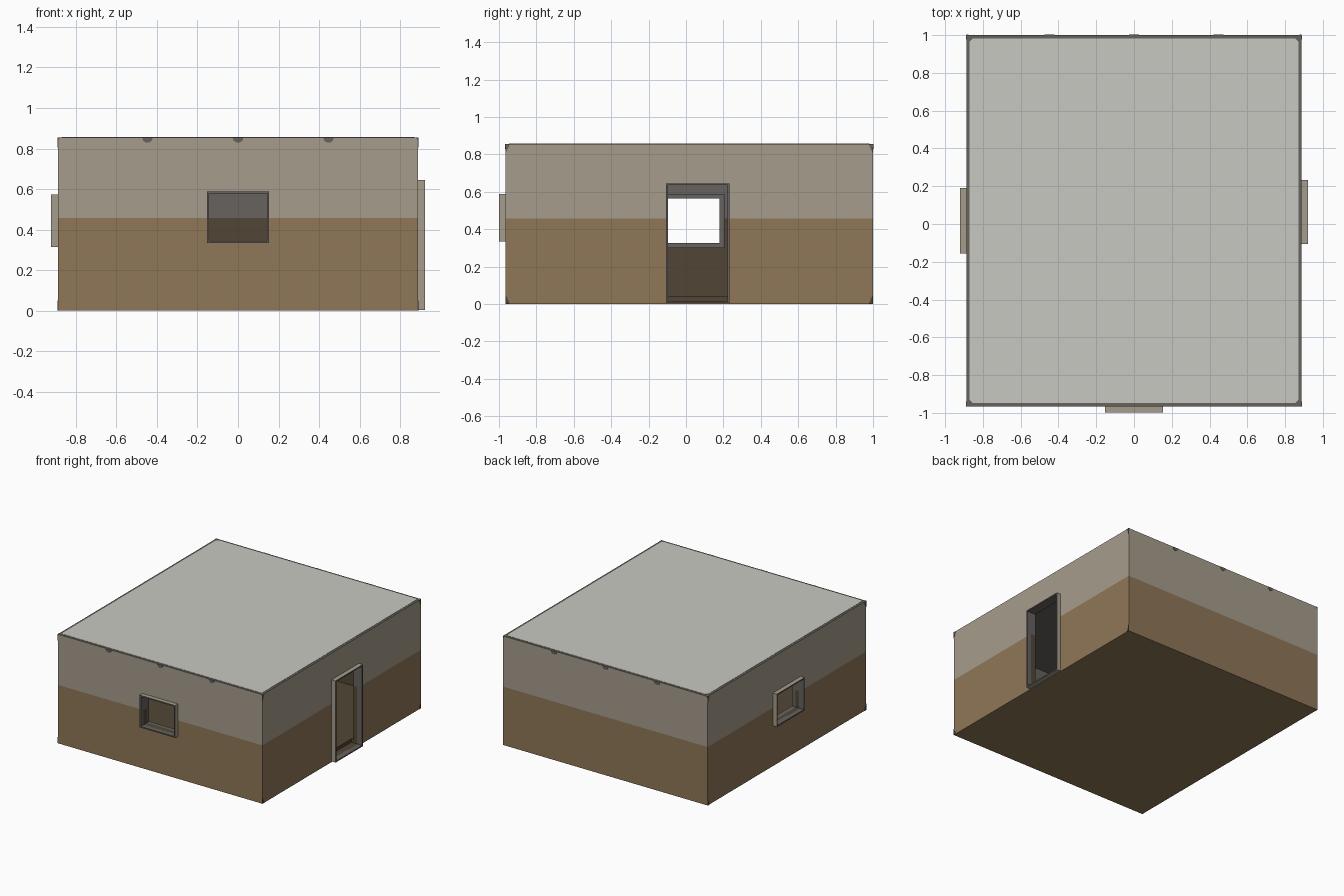
import bpy, bmesh
from mathutils import Vector

if "Cube" in bpy.data.objects:
    bpy.data.objects.remove(bpy.data.objects["Cube"], do_unlink=True)


def material(name, rgb):
    lin = [((c / 255 + 0.055) / 1.055) ** 2.4 for c in rgb] + [1]
    m = bpy.data.materials.new(name)
    m.use_nodes = True
    m.diffuse_color = lin
    m.node_tree.nodes["Principled BSDF"].inputs["Base Color"].default_value = lin
    return m


TAN, BROWN, GREY, DARK, ROOF = range(5)
MATS = [material("tan plaster", (165, 156, 140)), material("brown plaster", (143, 119, 88)),
        material("dark grey", (102, 98, 95)), material("dark brown", (81, 70, 54)),
        material("pale roof", (201, 201, 193))]

XW, Y0, Y1, TOP, BAND, WALL = 0.888, -0.965, 1.0, 0.855, 0.458, 0.04
THIN = 0.004

# Each side maps (along, up, outward) to world space
SIDES = {
    "front": lambda u, v, d: Vector((u, Y0 - d, v)),
    "back": lambda u, v, d: Vector((u, Y1 + d, v)),
    "left": lambda u, v, d: Vector((XW + d, u, v)),
    "right": lambda u, v, d: Vector((-XW - d, u, v)),
    "top": lambda u, v, d: Vector((u, v, TOP + d)),
}


def finish(bm, name):
    bmesh.ops.recalc_face_normals(bm, faces=bm.faces)
    mesh = bpy.data.meshes.new(name)
    bm.to_mesh(mesh)
    bm.free()
    for m in MATS:
        mesh.materials.append(m)
    ob = bpy.data.objects.new(name, mesh)
    bpy.context.collection.objects.link(ob)
    return ob


def banded_box(name, lo, hi, upper, lower):
    """Box split into two colours at the band height."""
    bm = bmesh.new()
    bmesh.ops.create_cube(bm, size=1)
    lo, hi = Vector(lo), Vector(hi)
    for v in bm.verts:
        v.co = (lo + hi) / 2 + v.co * (hi - lo)
    bmesh.ops.bisect_plane(bm, geom=bm.verts[:] + bm.edges[:] + bm.faces[:],
                           plane_co=(0, 0, BAND), plane_no=(0, 0, 1))
    for f in bm.faces:
        f.material_index = upper if f.calc_center_median().z > BAND else lower
    return finish(bm, name)


def plate(name, side, outline, mat):
    """Thin flat plate lying on one side of the building."""
    bm = bmesh.new()
    to_world = SIDES[side]
    low = [bm.verts.new(to_world(u, v, -THIN / 2)) for u, v in outline]
    high = [bm.verts.new(to_world(u, v, THIN / 2)) for u, v in outline]
    bm.faces.new(low)
    bm.faces.new(high)
    for i in range(len(low)):
        j = (i + 1) % len(low)
        bm.faces.new((low[i], low[j], high[j], high[i]))
    for f in bm.faces:
        f.material_index = mat
    return finish(bm, name)


def ring(name, side, rect, thick, d0, d1, skin):
    """Rectangular surround from depth d0 to d1, outer skin in its own colour."""
    u0, u1, v0, v1 = rect
    to_world = SIDES[side]
    bm = bmesh.new()

    def loop(t, d):
        pts = [(u0 + t, v0 + t), (u1 - t, v0 + t), (u1 - t, v1 - t), (u0 + t, v1 - t)]
        return [bm.verts.new(to_world(u, v, d)) for u, v in pts]

    loops = [loop(0, d0), loop(0, d1), loop(thick, d1), loop(thick, d0)]
    for k in range(4):
        a, b = loops[k], loops[(k + 1) % 4]
        for i in range(4):
            j = (i + 1) % 4
            bm.faces.new((a[i], a[j], b[j], b[i])).material_index = skin if k == 0 else GREY
    return finish(bm, name)


# Hollow building shell
shell = banded_box("building_shell", (-XW, Y0, 0), (XW, Y1, TOP), TAN, BROWN)
for f in shell.data.polygons:
    if f.normal.z > 0.5:
        f.material_index = GREY

cutters = [banded_box("room_cutter", (WALL - XW, Y0 + WALL, WALL),
                      (XW - WALL, Y1 - WALL, TOP - WALL), GREY, DARK)]

# Openings with projecting surrounds
OPENINGS = {
    "front_window": ("front", (-0.154, 0.154, 0.333, 0.587)),
    "side_window": ("right", (-0.155, 0.19, 0.315, 0.573)),
    "doorway": ("left", (-0.107, 0.232, 0.004, 0.645)),
}
RIM = 0.01
for name, (side, rect) in OPENINGS.items():
    u0, u1, v0, v1 = rect
    ring(name + "_frame", side, rect, RIM, -0.01, 0.034, TAN)
    a = SIDES[side](u0 + RIM, v0 + RIM, -WALL - 0.02)
    b = SIDES[side](u1 - RIM, v1 - RIM, 0.05)
    lo = [min(p) for p in zip(a, b)]
    hi = [max(p) for p in zip(a, b)]
    cutters.append(banded_box(name + "_cutter", lo, hi, GREY, DARK))
    if name != "doorway":
        grown = (u0 - 0.015, u1 + 0.015, v0 - 0.015, v1 + 0.015)
        ring(name + "_inner_frame", side, grown, 0.025, -WALL - 0.03, -WALL + 0.005, GREY)

for c in cutters:
    c.hide_render = True
    mod = shell.modifiers.new(c.name, "BOOLEAN")
    mod.operation, mod.solver, mod.object = "DIFFERENCE", "EXACT", c
graph = bpy.context.evaluated_depsgraph_get()
carved = bpy.data.meshes.new_from_object(shell.evaluated_get(graph))
shell.modifiers.clear()
shell.data = carved
for c in cutters:
    bpy.data.objects.remove(c, do_unlink=True)

# Roof panel with clipped corners inside the dark rim
e, c = 0.018, 0.015
xa, ya, yb = XW - e, Y0 + e, Y1 - e
plate("roof_panel", "top", [(-xa + c, ya), (xa - c, ya), (xa, ya + c), (xa, yb - c),
                            (xa - c, yb), (-xa + c, yb), (-xa, yb - c), (-xa, ya + c)], ROOF)

# Small dark beam ends under the roof edge
half = [(0.027, 0), (0.021, -0.017), (0.008, -0.026)]
beam = half + [(-u, v) for u, v in reversed(half)]
for side in ("front", "back"):
    for n, x in enumerate((-0.447, 0, 0.447)):
        plate(f"{side}_beam_end_{n + 1}", side, [(x + u, TOP + v) for u, v in beam], GREY)
    for s in (-1, 1):
        plate(f"{side}_corner_mark", side, [(s * XW, TOP), (s * (XW - 0.012), TOP),
                                            (s * XW, TOP - 0.018)], GREY)

# Dark corner marks on the side walls
for side in ("left", "right"):
    for y, sy in ((Y0, 1), (Y1, -1)):
        for z, sz, mat in ((0, 1, DARK), (TOP, -1, GREY)):
            plate(f"{side}_wall_corner", side, [(y, z), (y + sy * 0.024, z), (y + sy * 0.008, z + sz * 0.035),
                                                (y, z + sz * 0.05)], mat)
